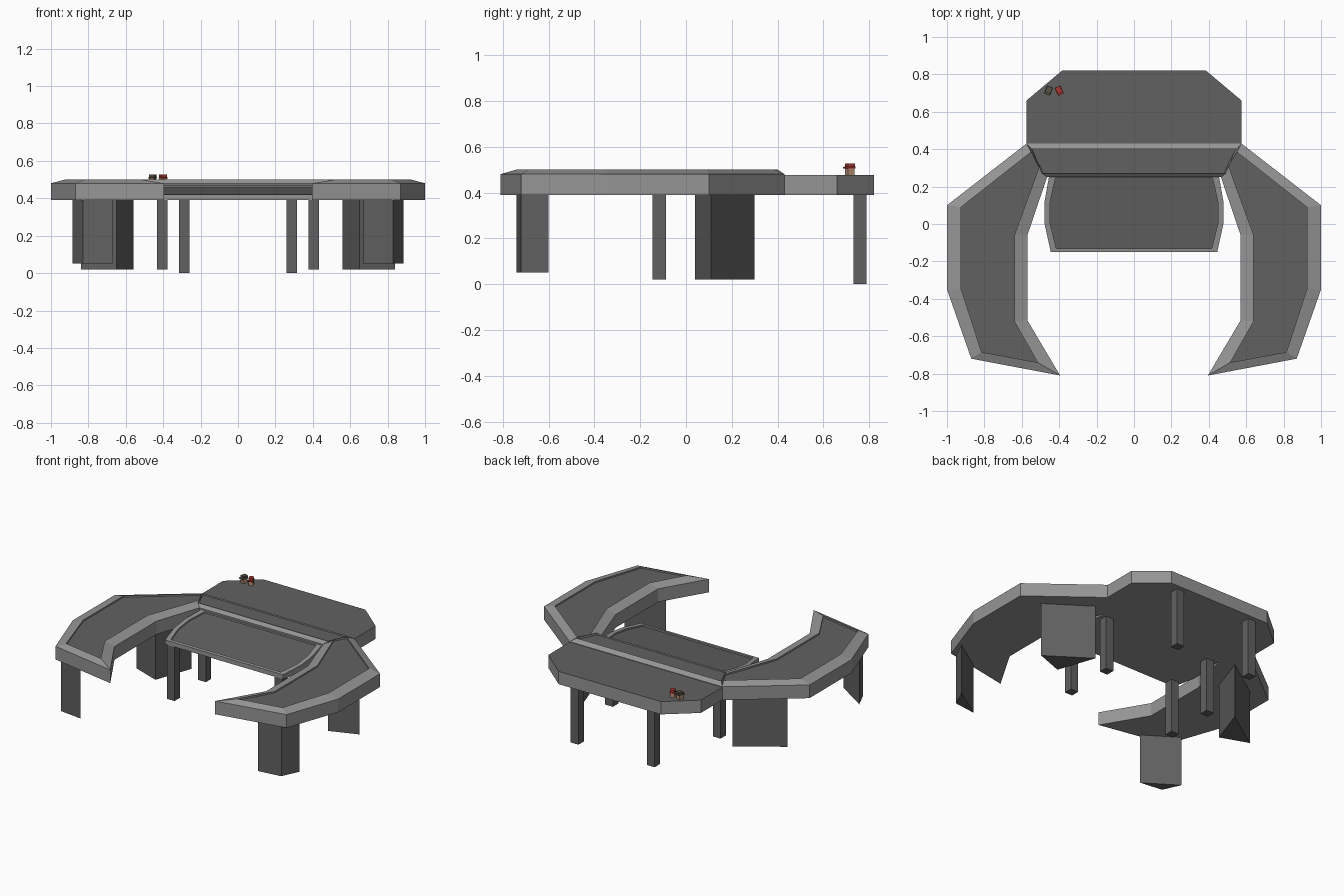
import bpy, bmesh
from math import radians
from mathutils import Matrix

if "Cube" in bpy.data.objects:
    bpy.data.objects.remove(bpy.data.objects["Cube"])


def material(name, color):
    m = bpy.data.materials.new(name)
    m.diffuse_color = (*color, 1)
    m.use_nodes = True
    m.node_tree.nodes["Principled BSDF"].inputs["Base Color"].default_value = m.diffuse_color
    return m


LIGHT = material("light_grey", (0.30, 0.30, 0.30))
DARK = material("dark_grey", (0.12, 0.12, 0.12))
RED = material("red", (0.40, 0.04, 0.03))
TAN = material("tan", (0.50, 0.28, 0.18))
OLIVE = material("olive", (0.10, 0.09, 0.06))


def finish(bm, name, mats, mirror=False):
    bmesh.ops.recalc_face_normals(bm, faces=bm.faces)
    me = bpy.data.meshes.new(name)
    bm.to_mesh(me)
    bm.free()
    ob = bpy.data.objects.new(name, me)
    bpy.context.collection.objects.link(ob)
    for m in mats:
        me.materials.append(m)
    if mirror:
        ob.modifiers.new("mirror", 'MIRROR')
    return ob


def loft(name, rings, mats, mirror=False):
    """Join rings of (outline, height) and cap both ends; the top cap takes the last material."""
    bm = bmesh.new()
    loops = []
    for pts, z in rings:
        height = z if callable(z) else (lambda y, z=z: z)
        loops.append([bm.verts.new((x, y, height(y))) for x, y in pts])
    bm.faces.new(loops[0])
    for a, b in zip(loops, loops[1:]):
        for i in range(len(a)):
            j = (i + 1) % len(a)
            bm.faces.new((a[i], a[j], b[j], b[i]))
    bm.faces.new(loops[-1]).material_index = len(mats) - 1
    return finish(bm, name, mats, mirror)


def both_sides(half):
    """Complete an outline given for x > 0."""
    return half + [(-x, y) for x, y in reversed(half)]


def rect(x, y, w, d):
    return [(x - w/2, y - d/2), (x + w/2, y - d/2), (x + w/2, y + d/2), (x - w/2, y + d/2)]


# curved side desks with bevelled rim and sunken top
wing = [(0.575, 0.43), (1.0, 0.10), (1.0, -0.35), (0.87, -0.72),
        (0.395, -0.81), (0.57, -0.515), (0.57, -0.06), (0.465, 0.25)]
wing_top = [(0.55, 0.385), (0.925, 0.09), (0.925, -0.345), (0.815, -0.685),
            (0.515, -0.74), (0.64, -0.52), (0.64, -0.06), (0.505, 0.31)]
loft("side_desk", [(wing, 0.39), (wing, 0.48), (wing_top, 0.50), (wing_top, 0.49)],
     [LIGHT, DARK], True)

# middle rail joining the side desks
rail = both_sides([(0.465, 0.25), (0.575, 0.43)])
rail_top = both_sides([(0.49, 0.27), (0.545, 0.40)])
loft("middle_rail", [(rail, 0.39), (rail, 0.48), (rail_top, 0.50), (rail_top, 0.49)],
     [LIGHT, DARK])

# rear table
rear = both_sides([(0.575, 0.43), (0.575, 0.66), (0.385, 0.82)])
loft("rear_table", [(rear, 0.39), (rear, 0.477)], [LIGHT, DARK])

# sloping front console
console = both_sides([(0.445, -0.15), (0.478, 0.0), (0.478, 0.12), (0.455, 0.25)])
console_top = both_sides([(0.415, -0.13), (0.448, 0.0), (0.448, 0.12), (0.42, 0.245)])
slope = lambda y: 0.42 + 0.05 * (y + 0.15) / 0.40
loft("front_console", [(console, 0.39), (console, slope), (console_top, slope),
                       (console_top, lambda y: slope(y) - 0.01)], [LIGHT, DARK])

# triangular pedestals under the side desks
loft("rear_pedestal", [(p, z) for z in (0.02, 0.39)
                       for p in [[(0.56, 0.30), (0.84, 0.11), (0.65, 0.04)]]], [DARK], True)
loft("front_pedestal", [(p, z) for z in (0.05, 0.39)
                        for p in [[(0.885, -0.60), (0.83, -0.72), (0.67, -0.74)]]], [DARK], True)

# thin square legs
for name, x, y, z in (("console_leg", 0.405, -0.117, 0.02),
                      ("rail_leg", 0.405, 0.22, 0.02),
                      ("rear_table_leg", 0.287, 0.76, 0.0)):
    leg = rect(x, y, 0.058, 0.058)
    loft(name, [(leg, z), (leg, 0.40)], [DARK], True)

# two small capped ornaments on the rear table
for name, x, y, turn, cap in (("left_ornament", -0.457, 0.713, -20, OLIVE),
                              ("right_ornament", -0.40, 0.713, 25, RED)):
    place = Matrix.Translation((x, y, 0)) @ Matrix.Rotation(radians(turn), 4, 'Z')
    body, brim, crown = rect(0, 0.002, 0.028, 0.032), rect(0, 0, 0.034, 0.046), rect(0, 0.004, 0.03, 0.034)
    for part, rings, mat in (("body", [(body, 0.476), (body, 0.507)], TAN),
                             ("cap", [(brim, 0.505), (brim, 0.511), (crown, 0.513), (crown, 0.526)], cap)):
        loft(name + "_" + part, rings, [mat]).matrix_world = place
